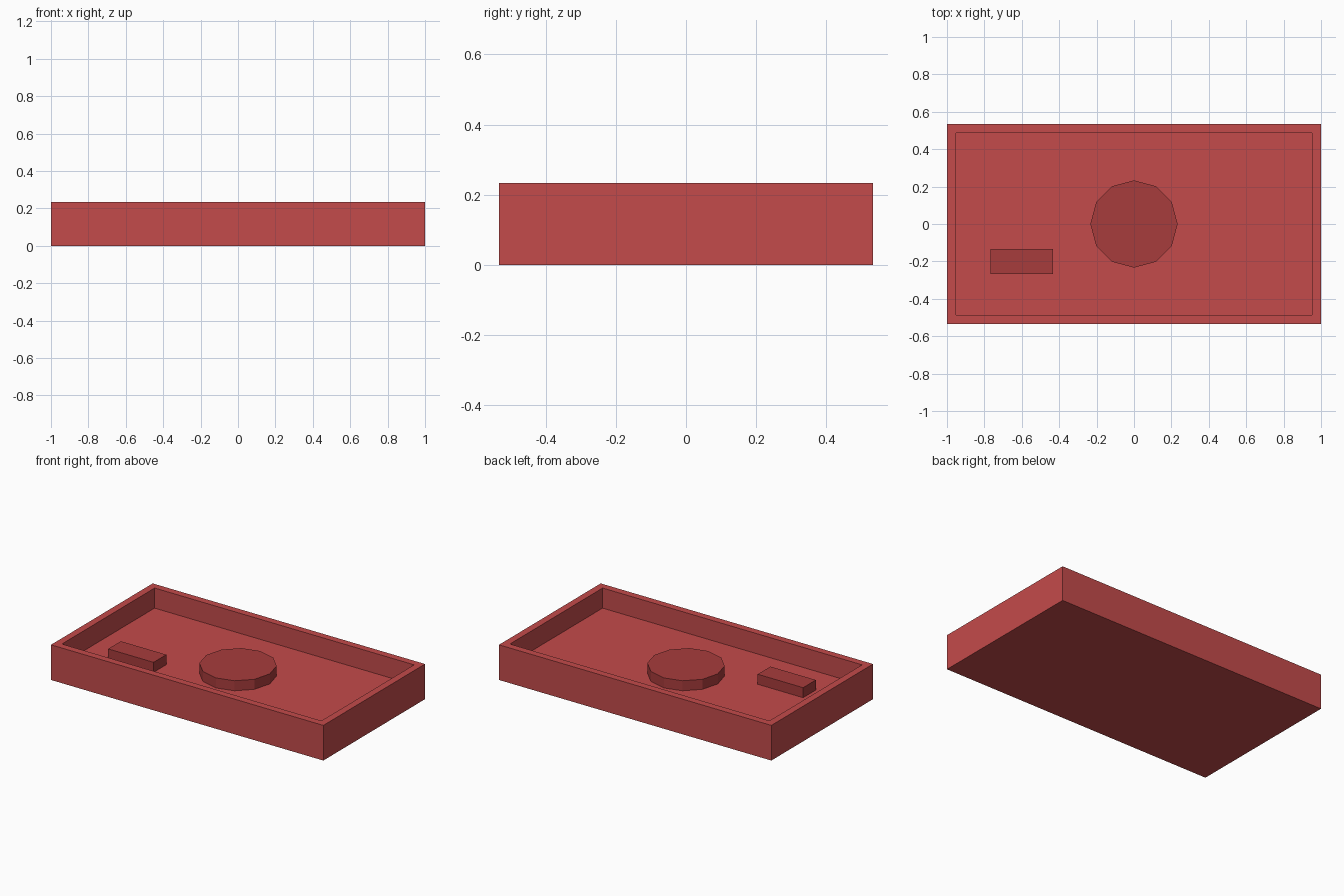
import bpy, bmesh
from mathutils import Matrix

if "Cube" in bpy.data.objects:
    bpy.data.objects.remove(bpy.data.objects["Cube"])

U = 1 / 15  # wall thickness, used as the modelling unit
FLOOR = 0.10


def material(name, color):
    mat = bpy.data.materials.new(name)
    mat.diffuse_color = (*color, 1)
    mat.use_nodes = True
    mat.node_tree.nodes["Principled BSDF"].inputs["Base Color"].default_value = mat.diffuse_color
    return mat


def finish(bm, name, mat):
    mesh = bpy.data.meshes.new(name)
    bm.to_mesh(mesh)
    bm.free()
    mesh.materials.append(mat)
    obj = bpy.data.objects.new(name, mesh)
    bpy.context.collection.objects.link(obj)
    return obj


def box(size, center):
    bm = bmesh.new()
    bmesh.ops.create_cube(bm, size=1, matrix=Matrix.Translation(center) @ Matrix.Diagonal((*size, 1)))
    return bm


red = material("red", (0.55, 0.07, 0.07))
dark_red = material("dark_red", (0.39, 0.045, 0.045))

# Tray: box with its top inset to a rim and pushed down to the floor
height = 3.5 * U
bm = box((30 * U, 16 * U, height), (0, 0, height / 2))
top = max(bm.faces, key=lambda f: f.calc_center_median().z)
bmesh.ops.inset_region(bm, faces=[top], thickness=U)
wall = bmesh.ops.extrude_discrete_faces(bm, faces=[top])["faces"][0]
bmesh.ops.translate(bm, vec=(0, 0, FLOOR - height), verts=wall.verts)
bmesh.ops.recalc_face_normals(bm, faces=bm.faces)
finish(bm, "tray", red)

# Round raised disc in the middle of the floor
bm = bmesh.new()
bmesh.ops.create_cone(bm, cap_ends=True, segments=12, radius1=3.5 * U, radius2=3.5 * U,
                      depth=U, matrix=Matrix.Translation((0, 0, FLOOR + U / 2)))
finish(bm, "center_disc", dark_red)

# Small raised block to the front left
finish(box((5 * U, 2 * U, U), (-9 * U, -3 * U, FLOOR + U / 2)), "side_block", dark_red)
